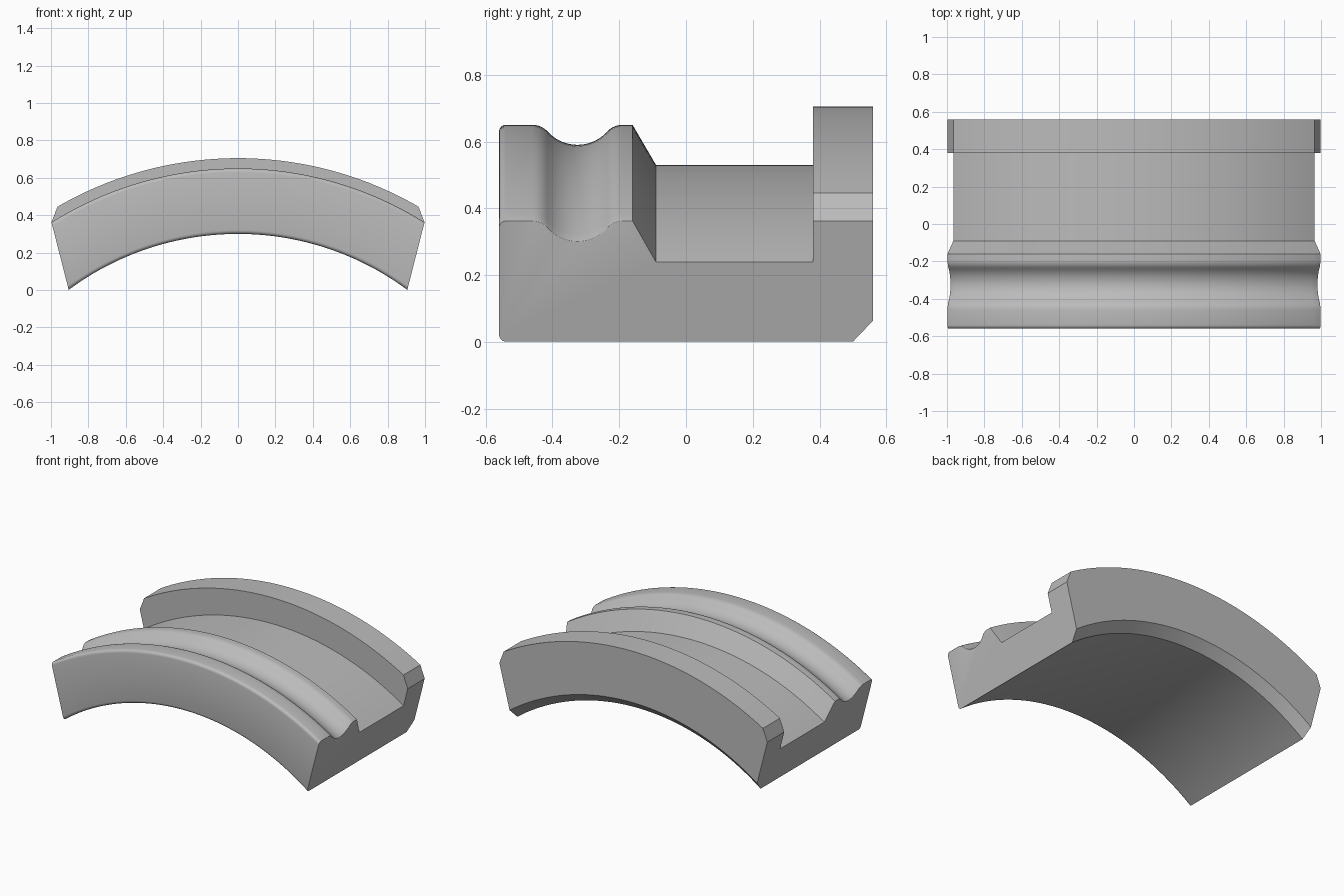
import bpy, bmesh
from math import sin, cos, asin, atan2, radians, hypot, pi

cube = bpy.data.objects.get("Cube")
if cube:
    bpy.data.objects.remove(cube)

AXIS = 1.22            # depth of the arc axis below the ground
SEGMENTS = 48
RIDGE, FLOOR, FLANGE = 0.65, 0.53, 0.705
TILT = atan2(0.093, 0.365)   # lean of the end faces


def arc(cy, cz, radius, start, end, steps):
    """Points on a circle in the cross-section plane, angles in degrees."""
    angles = [radians(start + (end - start) * i / steps) for i in range(steps + 1)]
    return [(cy + radius * cos(a), cz + radius * sin(a)) for a in angles]


# Cross-section at the crown, from the lower front edge over the top to the back
bend = 48.2
groove_y, bottom = -0.325, 0.59
shift = 0.18 * sin(radians(bend))
section = arc(-0.54, 0.32, 0.02, 270, 180, 4)
section += arc(-0.54, RIDGE - 0.02, 0.02, 180, 90, 4)
section += arc(groove_y - shift, RIDGE - 0.06, 0.06, 90, 90 - bend, 5)
section += arc(groove_y, bottom + 0.12, 0.12, 270 - bend, 270 + bend, 12)[1:-1]
section += arc(groove_y + shift, RIDGE - 0.06, 0.06, 90 + bend, 90, 5)
section += [(-0.16, RIDGE), (-0.09, FLOOR), (0.38, FLOOR)]
lip = len(section)
section += [(0.38, RIDGE), (0.38, FLANGE), (0.56, FLANGE), (0.56, RIDGE)]
section += [(0.56, 0.36), (0.50, 0.30)]


def end_angle(r):
    """Angle at which the arc of radius r meets the end face."""
    if r > AXIS + RIDGE + 0.01:
        return asin(0.965 / r)
    return TILT + asin((0.905 * cos(TILT) - AXIS * sin(TILT)) / r)


# Sweep the section round the axis
bm = bmesh.new()
rings = []
for i in range(SEGMENTS + 1):
    t = 2 * i / SEGMENTS - 1
    ring = []
    for y, z in section:
        r = z + AXIS
        a = t * end_angle(r)
        ring.append(bm.verts.new((r * sin(a), y, r * cos(a) - AXIS)))
    rings.append(ring)
count = len(section)
for a, b in zip(rings, rings[1:]):
    for j in range(count):
        k = (j + 1) % count
        bm.faces.new((a[j], a[k], b[k], b[j]))

# End faces, with the slanted flange corner as its own face
caps = []
for ring in (rings[0], rings[-1]):
    caps.append(bm.faces.new(ring[:lip + 1] + ring[lip + 3:]))
    bm.faces.new(ring[lip:lip + 4])
bmesh.ops.recalc_face_normals(bm, faces=bm.faces)

# Soften the ends of the ridge and of the channel floor
soft = []
for cap in caps:
    for e in cap.edges:
        ys = sorted(v.co.y for v in e.verts)
        high = min(v.co.z for v in e.verts) > 0.2
        on_ridge = ys[0] > -0.545 and ys[1] < -0.155
        on_floor = ys[0] > -0.095 and ys[1] < 0.385 and ys[1] - ys[0] > 0.1
        if high and (on_ridge or on_floor):
            soft.append(e)
bmesh.ops.bevel(bm, geom=soft, offset=0.014, segments=3, profile=0.5,
                affect='EDGES', clamp_overlap=True)

mesh = bpy.data.meshes.new("grooved_arc_segment")
bm.to_mesh(mesh)
bm.free()
part = bpy.data.objects.new("grooved_arc_segment", mesh)
bpy.context.collection.objects.link(part)

# Plain grey material
grey = bpy.data.materials.new("plain_grey")
grey.use_nodes = True
colour = (0.5, 0.5, 0.5, 1)
grey.diffuse_color = colour
grey.node_tree.nodes["Principled BSDF"].inputs["Base Color"].default_value = colour
mesh.materials.append(grey)

# Smooth curves, crisp corners
bpy.ops.object.select_all(action='DESELECT')
part.select_set(True)
bpy.context.view_layer.objects.active = part
bpy.ops.object.shade_smooth_by_angle(angle=radians(28))
